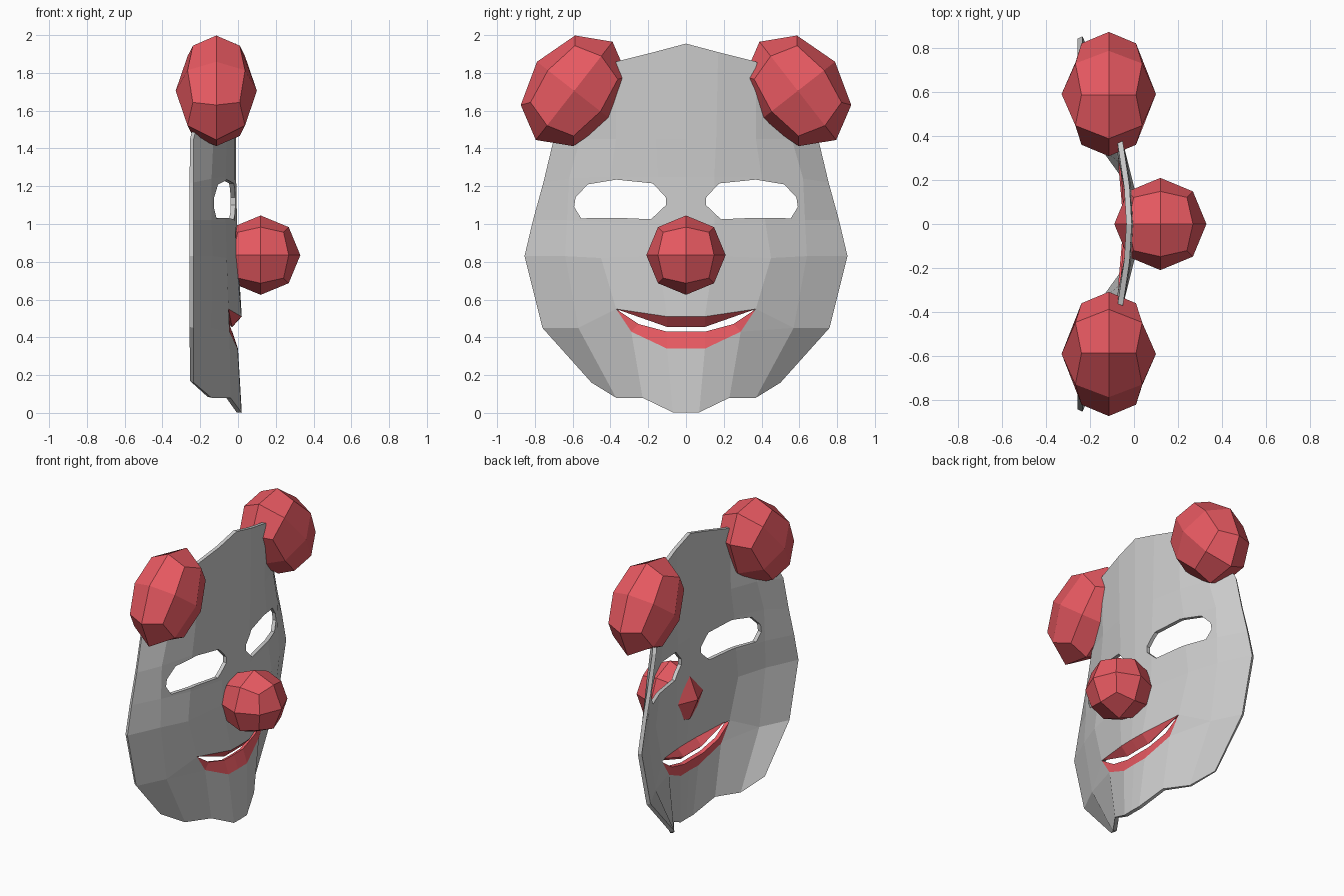
import bpy, bmesh
from math import radians
from mathutils import Matrix, Vector

if "Cube" in bpy.data.objects:
    bpy.data.objects.remove(bpy.data.objects["Cube"])

red = bpy.data.materials.new("red")
red.diffuse_color = (0.8, 0.1, 0.12, 1)
red.use_nodes = True
red.node_tree.nodes["Principled BSDF"].inputs["Base Color"].default_value = red.diffuse_color


def add_object(name, bm, mat=None):
    me = bpy.data.meshes.new(name)
    bm.to_mesh(me)
    bm.free()
    ob = bpy.data.objects.new(name, me)
    bpy.context.collection.objects.link(ob)
    if mat:
        me.materials.append(mat)
    return ob


def mirror_y(ob):
    m = ob.modifiers.new("mirror", 'MIRROR')
    m.use_axis = (False, True, False)


def sheet(name, strips, mat=None):
    """Mirrored, thickened shell; each strip joins two rows of (x, y, z)."""
    bm = bmesh.new()
    cache = {}

    def vert(p):
        if p not in cache:
            cache[p] = bm.verts.new(p)
        return cache[p]

    for top, low, skip in strips:
        for c in range(len(top) - 1):
            if c in skip:
                continue
            pts = list(dict.fromkeys((top[c], low[c], low[c + 1], top[c + 1])))
            if len(pts) > 2:
                bm.faces.new([vert(p) for p in pts])
    ob = add_object(name, bm, mat)
    mirror_y(ob)
    s = ob.modifiers.new("thickness", 'SOLIDIFY')
    s.thickness = 0.025
    s.offset = -1
    return ob


# Half of the face, rows from forehead to chin, centre to edge
corner = (-0.05, 0.37, 0.55)
cheek = [(-0.14, 0.57, 0.45), (-0.235, 0.76, 0.45)]
rows = [
    [(-0.01, 0, 1.955), (-0.02, 0.17, 1.91), (-0.05, 0.37, 1.86), (-0.11, 0.5, 1.75), (-0.18, 0.6, 1.67)],
    [(-0.01, 0, 1.45), (-0.018, 0.16, 1.45), (-0.06, 0.37, 1.45), (-0.13, 0.56, 1.45), (-0.235, 0.7, 1.45)],
    [(-0.01, 0, 1.25), (-0.018, 0.15, 1.25), (-0.065, 0.4, 1.25), (-0.14, 0.62, 1.24), (-0.235, 0.755, 1.22)],
    [(-0.005, 0, 1.0), (-0.015, 0.15, 1.0), (-0.065, 0.42, 1.01), (-0.14, 0.63, 1.02), (-0.235, 0.81, 1.02)],
    [(0.0, 0, 0.83), (-0.01, 0.15, 0.83), (-0.06, 0.45, 0.82), (-0.135, 0.64, 0.83), (-0.235, 0.855, 0.83)],
    [(0.02, 0, 0.51), (0.018, 0.1, 0.51), corner] + cheek,
    [(0.0, 0, 0.34), (-0.002, 0.1, 0.34), (-0.045, 0.29, 0.43)] + cheek,
    [(0.02, 0, 0.003), (0.018, 0.07, 0.003), (-0.04, 0.23, 0.08), (-0.14, 0.37, 0.08), (-0.235, 0.5, 0.16)],
]
face = sheet("mask_face", [(a, b, (0, 1) if i == 5 else ())
                           for i, (a, b) in enumerate(zip(rows, rows[1:]))])

# Eye holes
eye = [(0.106, 1.14), (0.106, 1.1), (0.185, 1.025), (0.37, 1.033), (0.555, 1.03),
       (0.592, 1.09), (0.585, 1.14), (0.52, 1.21), (0.37, 1.235), (0.175, 1.215)]
bm = bmesh.new()
f = bm.faces.new([bm.verts.new((-0.4, y, z)) for y, z in eye])
new = bmesh.ops.extrude_face_region(bm, geom=[f])["geom"]
bmesh.ops.translate(bm, vec=(0.7, 0, 0), verts=[g for g in new if isinstance(g, bmesh.types.BMVert)])
bmesh.ops.recalc_face_normals(bm, faces=bm.faces)
cutter = add_object("eye_cutter", bm)
mirror_y(cutter)
cutter.hide_render = True
cutter.hide_viewport = False
cutter.display_type = 'WIRE'
cut = face.modifiers.new("eye_holes", 'BOOLEAN')
cut.operation = 'DIFFERENCE'
cut.solver = 'EXACT'
cut.object = cutter

# Lips fill the mouth opening, leaving a narrow slit
sheet("upper_lip", [(rows[5][:3],
                     [(-0.03, 0, 0.455), (-0.032, 0.1, 0.455), corner], ())], red)
sheet("lower_lip", [([(-0.03, 0, 0.43), (-0.032, 0.1, 0.43), (-0.045, 0.25, 0.47), corner],
                     rows[6][:3] + [corner], ())], red)


def ball(name, loc, size, tilt=0):
    """Faceted ball: cube split once and rounded."""
    bm = bmesh.new()
    bmesh.ops.create_cube(bm, size=2)
    bmesh.ops.subdivide_edges(bm, edges=bm.edges[:], cuts=1, use_grid_fill=True)
    for v in bm.verts:
        v.co.normalize()
    bm.transform(Matrix.Translation(loc) @ Matrix.Rotation(radians(tilt), 4, 'X')
                 @ Matrix.Diagonal(Vector(size)).to_4x4())
    return add_object(name, bm, red)


# Nose and the two hair tufts
ball("nose", (0.12, 0, 0.835), (0.21, 0.21, 0.21))
for side, s in (("left", -1), ("right", 1)):
    ball("hair_tuft_" + side, (-0.115, 0.592 * s, 1.705), (0.215, 0.25, 0.33), 38 * s)
